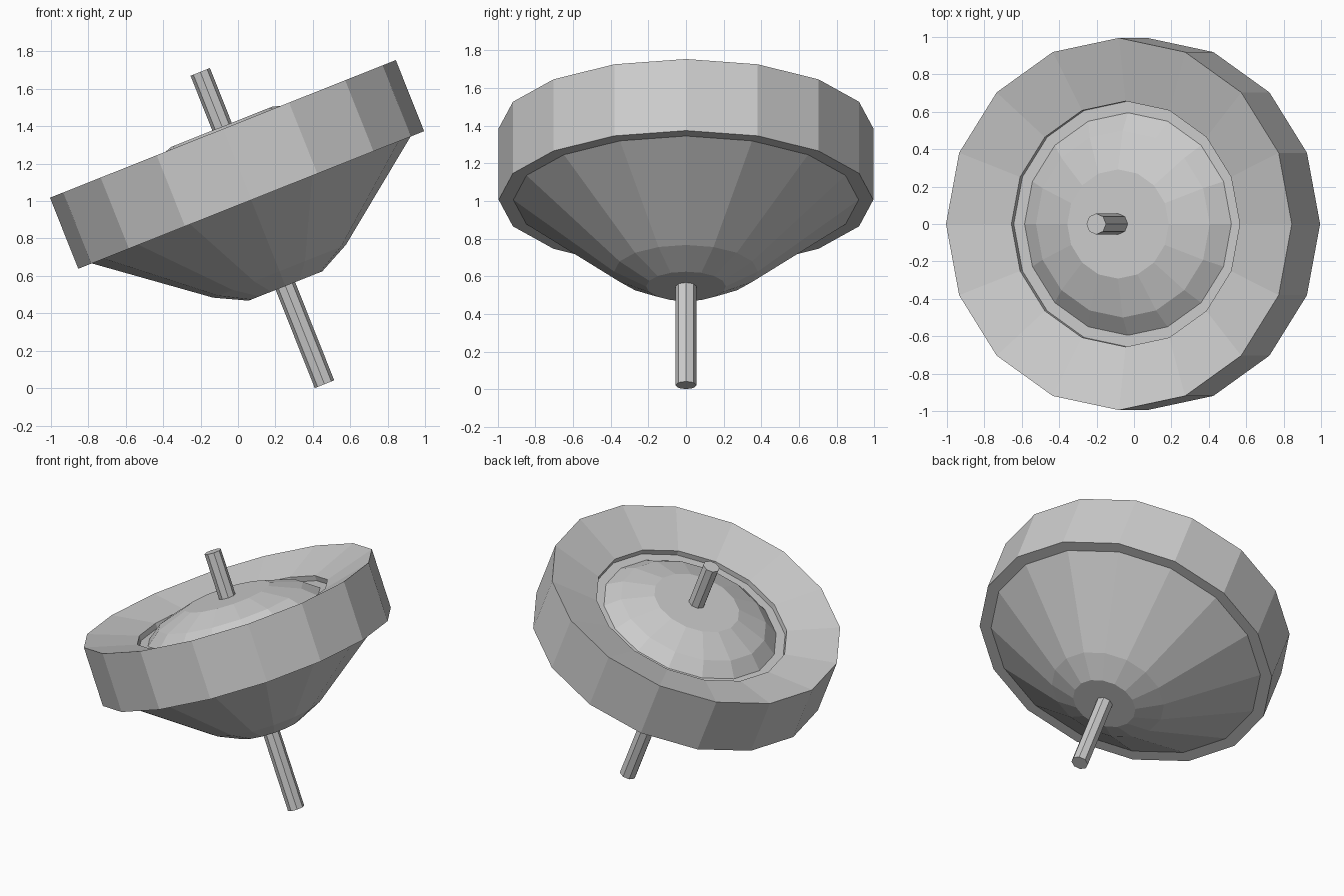
import bpy, bmesh, math
from mathutils import Matrix

if "Cube" in bpy.data.objects:
    bpy.data.objects.remove(bpy.data.objects["Cube"])

TILT = math.radians(-21.7)
# everything is turned around one axis, leaning to the left from its lower tip
PLACE = Matrix.Translation((0.4625, 0, 0.021)) @ Matrix.Rotation(TILT, 4, 'Y')


def lathe(name, profile, sides):
    """Closed flat-shaded solid of revolution from (radius, height) points."""
    bm = bmesh.new()
    rings = [[bm.verts.new((r * math.cos(2 * math.pi * i / sides),
                            r * math.sin(2 * math.pi * i / sides), h))
              for i in range(sides)] for r, h in profile]
    for a, b in zip(rings, rings[1:]):
        for i in range(sides):
            j = (i + 1) % sides
            bm.faces.new((a[i], a[j], b[j], b[i]))
    bm.faces.new(rings[0][::-1])
    bm.faces.new(rings[-1])
    bmesh.ops.recalc_face_normals(bm, faces=bm.faces)
    bm.transform(PLACE)
    mesh = bpy.data.meshes.new(name)
    bm.to_mesh(mesh)
    bm.free()
    obj = bpy.data.objects.new(name, mesh)
    bpy.context.collection.objects.link(obj)
    return obj


# body: cone underside, lip, rim band, dished top, groove, central dome
lathe("spinning_top_body", [
    (0.212, 0.565), (0.382, 0.65), (0.917, 1.06), (0.995, 1.06),
    (0.995, 1.469), (0.657, 1.373), (0.657, 1.338), (0.595, 1.338),
    (0.50, 1.412), (0.292, 1.482)], 16)

# shaft through the middle
lathe("shaft", [(0.056, 0.0), (0.056, 1.797)], 8)
